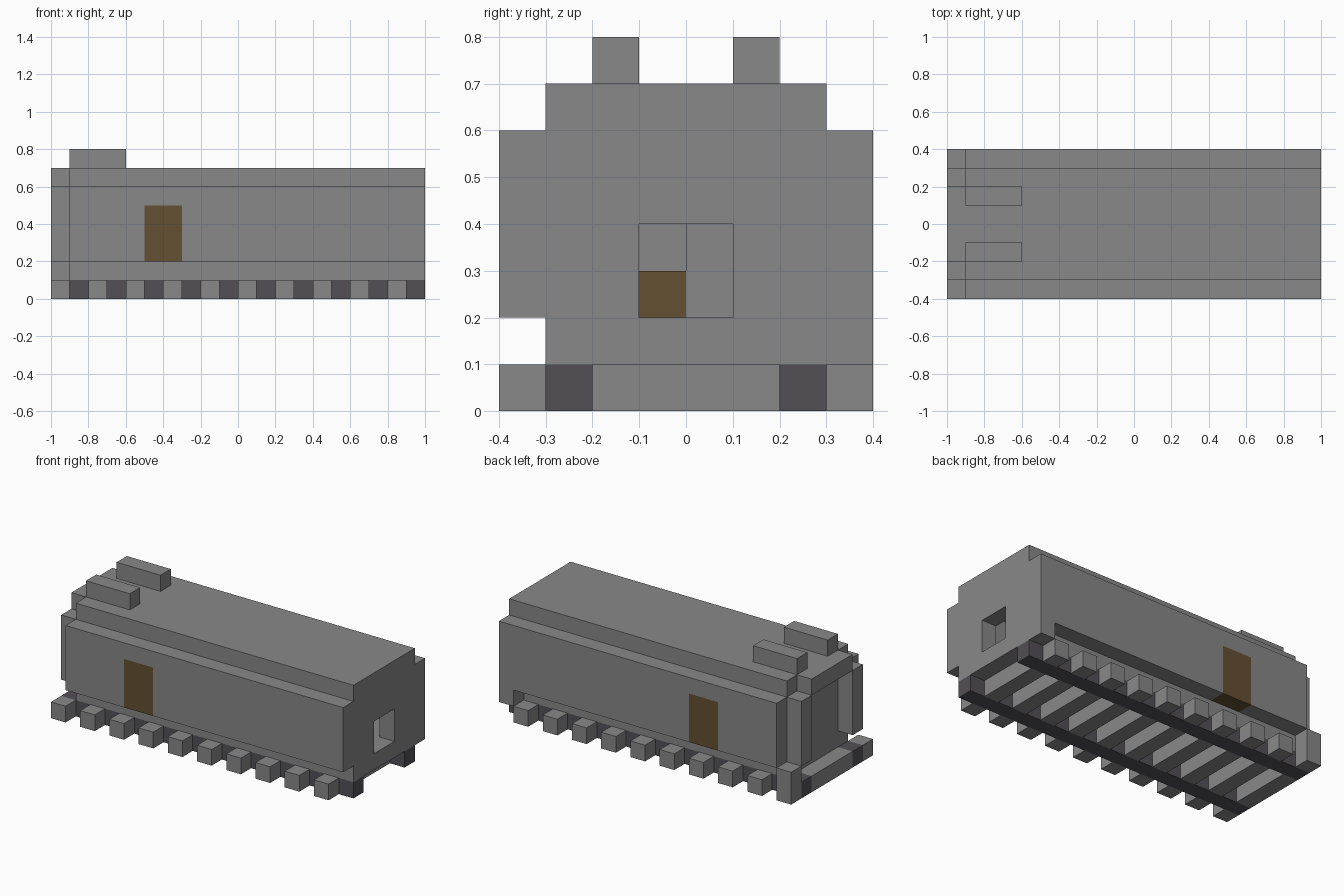
import bpy, bmesh

cube = bpy.data.objects.get("Cube")
if cube:
    bpy.data.objects.remove(cube, do_unlink=True)


def material(name, rgb):
    m = bpy.data.materials.new(name)
    m.use_nodes = True
    m.diffuse_color = (*rgb, 1)
    m.node_tree.nodes["Principled BSDF"].inputs["Base Color"].default_value = (*rgb, 1)
    return m


grey = material("body grey", (0.246, 0.246, 0.246))
dark = material("rail dark grey", (0.084, 0.08, 0.093))
brown = material("door brown", (0.127, 0.08, 0.032))


def prism(name, outline, x0, x1, mat):
    """Extrude a (y, z) outline along x."""
    bm = bmesh.new()
    face = bm.faces.new([bm.verts.new((x0, y, z)) for y, z in outline])
    ext = bmesh.ops.extrude_face_region(bm, geom=[face])["geom"]
    bmesh.ops.translate(bm, vec=(x1 - x0, 0, 0),
                        verts=[v for v in ext if isinstance(v, bmesh.types.BMVert)])
    bmesh.ops.recalc_face_normals(bm, faces=bm.faces)
    mesh = bpy.data.meshes.new(name)
    bm.to_mesh(mesh)
    bm.free()
    mesh.materials.append(mat)
    obj = bpy.data.objects.new(name, mesh)
    bpy.context.collection.objects.link(obj)
    return obj


def box(name, x, y, z, mat=grey):
    return prism(name, [(y[0], z[0]), (y[1], z[0]), (y[1], z[1]), (y[0], z[1])],
                 x[0], x[1], mat)


def mirrored(y, side):
    return sorted((y[0] * side, y[1] * side))


# Stepped carriage hull
half = [(0.3, 0.1), (0.3, 0.2), (0.4, 0.2), (0.4, 0.6), (0.3, 0.6), (0.3, 0.7)]
hull = prism("carriage_body", half + [(-y, z) for y, z in reversed(half)], -0.9, 1, grey)

# Hollow cabin, end window and side door openings
cutters = [
    box("cabin_cutter", (-0.8, 0.9), (-0.3, 0.3), (0.2, 0.6)),
    box("window_cutter", (0.85, 1.1), (-0.1, 0.1), (0.2, 0.4)),
    box("door_cutter", (-0.5, -0.3), (-0.5, 0.5), (0.2, 0.5)),
]
bpy.context.view_layer.objects.active = hull
for cutter in cutters:
    cutter.hide_render = True
    mod = hull.modifiers.new(cutter.name, "BOOLEAN")
    mod.operation = "DIFFERENCE"
    mod.solver = "EXACT"
    mod.object = cutter
    bpy.ops.object.modifier_apply(modifier=mod.name)
    bpy.data.objects.remove(cutter, do_unlink=True)

# Parts on both sides: doors, roof vents, porch posts, rails
for side, label in ((1, "back"), (-1, "front")):
    box(label + "_door", (-0.5, -0.3), mirrored((0.3, 0.4), side), (0.2, 0.5), brown)
    box(label + "_roof_vent", (-0.9, -0.6), mirrored((0.1, 0.2), side), (0.7, 0.8))
    box(label + "_porch_post", (-1, -0.9), mirrored((0.2, 0.3), side), (0.2, 0.6))
    box(label + "_rail", (-1, 1), mirrored((0.2, 0.3), side), (0, 0.1), dark)

# Porch roof and the two low corner blocks on the back side
box("porch_roof", (-1, -0.9), (-0.2, 0.2), (0.6, 0.7))
box("corner_post", (-1, -0.9), (0.3, 0.4), (0.1, 0.2))
box("corner_skirt", (0.9, 1), (0.3, 0.4), (0.1, 0.2))

# Cabin fittings seen through the end window
box("cabin_console", (-0.8, -0.7), (0, 0.1), (0.2, 0.4))
box("cabin_seat", (-0.8, -0.7), (-0.1, 0), (0.2, 0.3), brown)

# Sleepers, split around the rails
for i in range(10):
    x = -1 + 0.2 * i
    for part, y in (("middle", (-0.2, 0.2)), ("front", (-0.4, -0.3)), ("back", (0.3, 0.4))):
        box(f"sleeper_{part}_{i + 1}", (x, x + 0.1), y, (0, 0.1))
